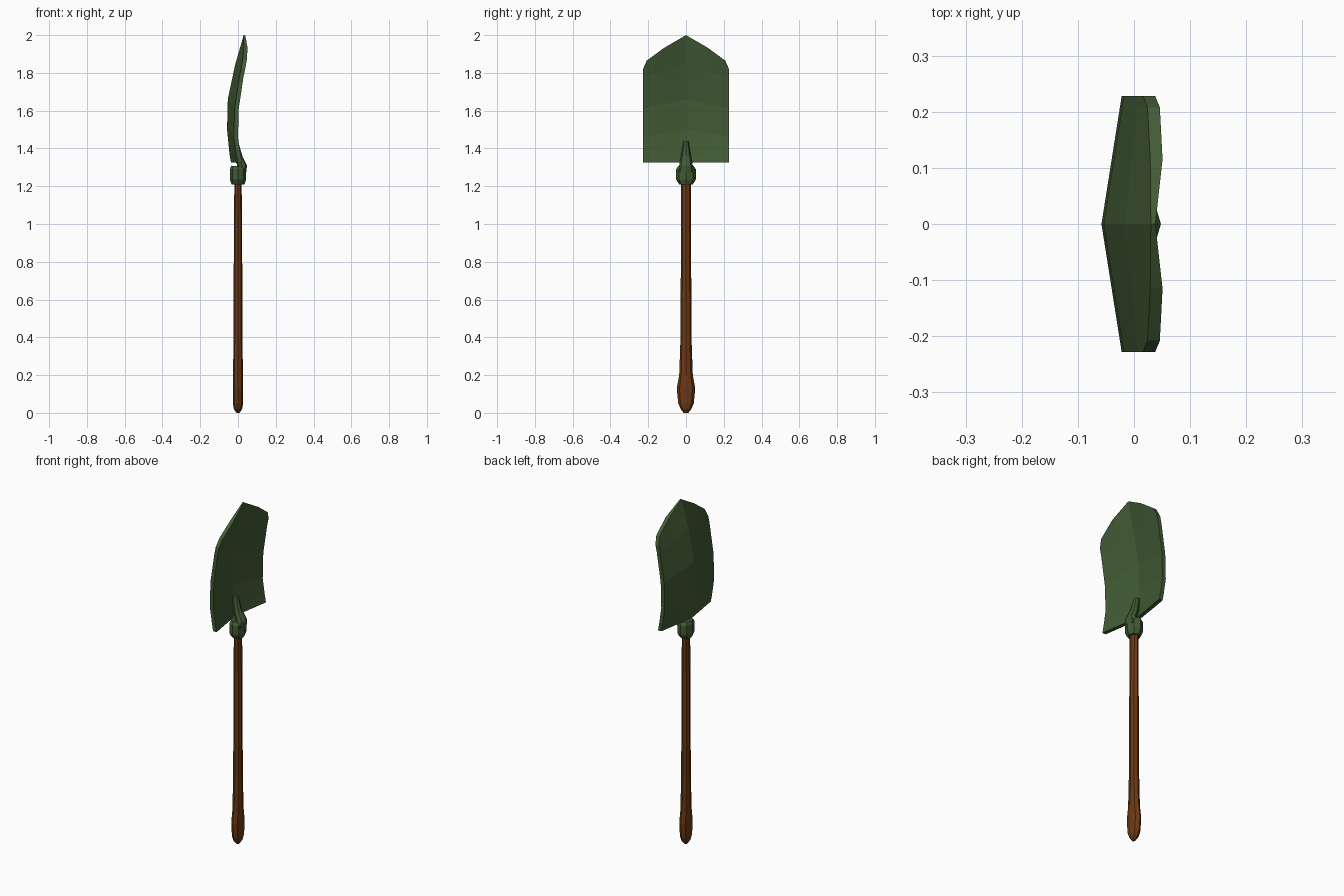
import bpy, bmesh, math

if "Cube" in bpy.data.objects:
    bpy.data.objects.remove(bpy.data.objects["Cube"])


def material(name, color):
    m = bpy.data.materials.new(name)
    m.diffuse_color = (*color, 1)
    m.use_nodes = True
    m.node_tree.nodes["Principled BSDF"].inputs["Base Color"].default_value = m.diffuse_color
    return m


green = material("green_paint", (0.055, 0.105, 0.035))
wood = material("brown_wood", (0.15, 0.04, 0.006))


def finish(name, bm, mat):
    bmesh.ops.recalc_face_normals(bm, faces=bm.faces)
    me = bpy.data.meshes.new(name)
    bm.to_mesh(me)
    bm.free()
    me.materials.append(mat)
    ob = bpy.data.objects.new(name, me)
    bpy.context.collection.objects.link(ob)
    return ob


def loft(name, rings, mat, sides=8):
    """Stack of elliptical rings (z, centre x, radius x, radius y), capped."""
    bm = bmesh.new()
    loops = []
    for z, cx, rx, ry in rings:
        angles = [2 * math.pi * i / sides for i in range(sides)]
        loops.append([bm.verts.new((cx + rx * math.cos(a), ry * math.sin(a), z)) for a in angles])
    for a, b in zip(loops, loops[1:]):
        for i in range(sides):
            j = (i + 1) % sides
            bm.faces.new((a[i], a[j], b[j], b[i]))
    bm.faces.new(loops[0])
    bm.faces.new(loops[-1])
    return finish(name, bm, mat)


# Wooden handle, flattened with a swollen grip end
loft("handle", [(0, 0, .008, .012), (.02, 0, .022, .028), (.05, 0, .027, .041),
                (.13, 0, .027, .049), (.2, 0, .026, .036), (.4, 0, .024, .029),
                (.92, 0, .022, .027), (1.25, 0, .019, .027)], wood)

# Metal collar around the top of the handle
loft("collar", [(1.21, 0, .034, .036), (1.235, 0, .043, .052),
                (1.29, 0, .043, .052), (1.308, 0, .036, .04)], green)

# Neck rising from the collar onto the hollow side of the blade
loft("neck", [(1.27, .014, .029, .044), (1.31, .022, .026, .036),
              (1.36, 0, .023, .026), (1.44, -.02, .02, .013)], green)

# Curved blade: centre line (z, x) bent back towards the sides
spine = [(1.325, -.037), (1.37, -.045), (1.5, -.058), (1.66, -.054), (1.84, -.016), (2.0, .03)]


def spine_x(z):
    for (z0, x0), (z1, x1) in zip(spine, spine[1:]):
        if z <= z1:
            return x0 + (x1 - x0) * (z - z0) / (z1 - z0)
    return spine[-1][1]


half = [(0, 2.0), (.115, 1.933), (.208, 1.865), (.228, 1.82)]   # y, top z
columns = [(-y, z) for y, z in half[:0:-1]] + half
bm = bmesh.new()
grid = []
for y, top in columns:
    t = abs(y) / .228
    zs = [1.325, 1.37, 1.5 - .04 * t, 1.66 - .05 * t, 1.84 - .06 * t, top]
    grid.append([bm.verts.new((spine_x(z + (.04 * t if 1.4 < z < 1.7 else 0)) + .036 * t, y, z))
                 for z in zs])
for a, b in zip(grid, grid[1:]):
    for i in range(5):
        bm.faces.new((a[i], b[i], b[i + 1], a[i + 1]))
ext = bmesh.ops.extrude_face_region(bm, geom=bm.faces[:], use_keep_orig=True)
for v in ext["geom"]:
    if isinstance(v, bmesh.types.BMVert):
        v.co.x += .008 if v.co.z > 1.99 else .022      # thin at the point
finish("blade", bm, green)
